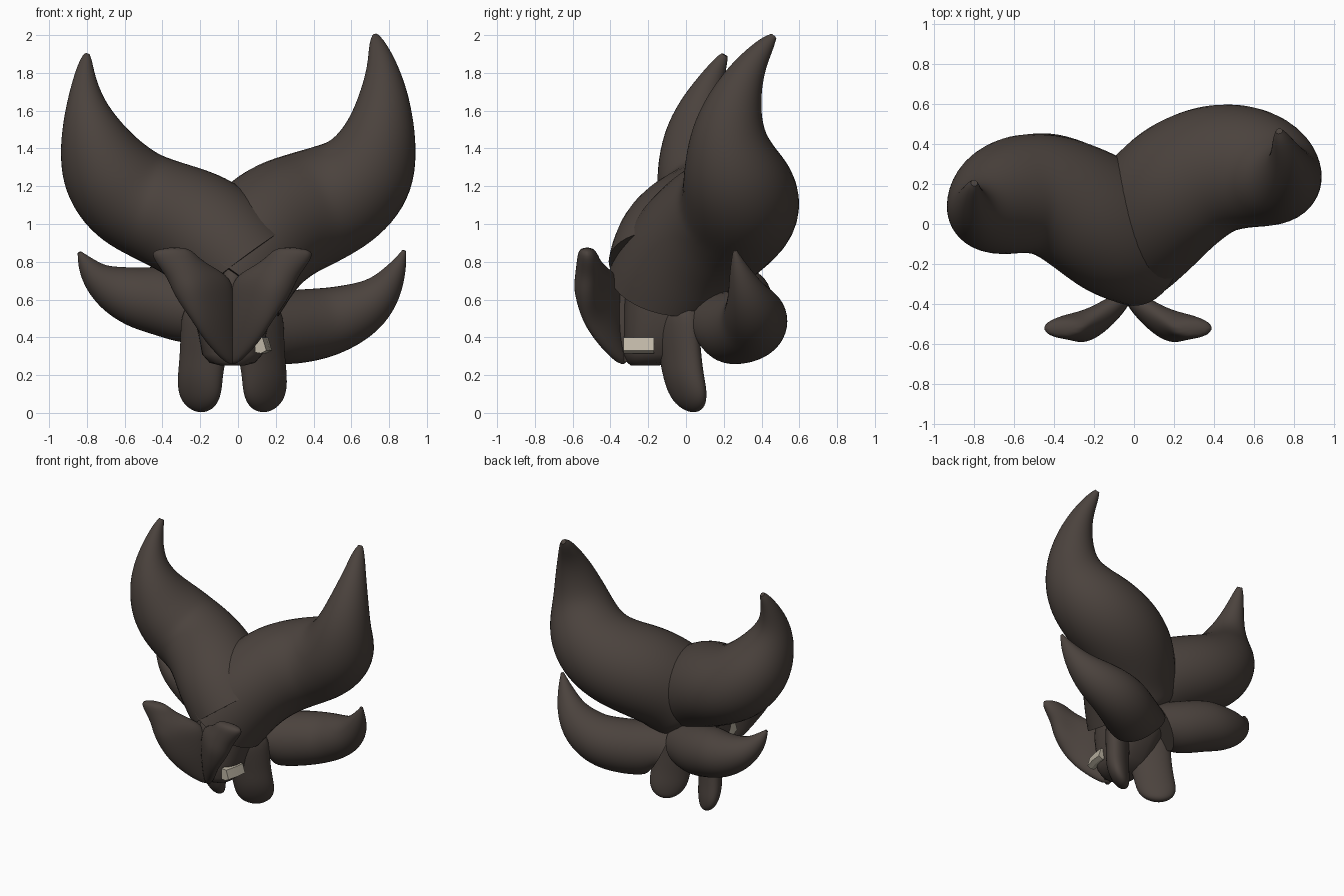
import bpy, bmesh, math
from mathutils import Vector

cube = bpy.data.objects.get("Cube")
if cube:
    bpy.data.objects.remove(cube, do_unlink=True)

MID = -0.03  # symmetry plane of the body


def material(name, rgb):
    m = bpy.data.materials.new(name)
    m.use_nodes = True
    m.diffuse_color = (*rgb, 1)
    bsdf = m.node_tree.nodes["Principled BSDF"]
    bsdf.inputs["Base Color"].default_value = (*rgb, 1)
    bsdf.inputs["Roughness"].default_value = 0.8
    return m


BROWN = material("dark brown", (0.070, 0.055, 0.047))
CREAM = material("cream", (0.52, 0.47, 0.38))


def loft(name, rings, mat=BROWN, subdiv=0, angle=50):
    """Skin a list of equal-length point rings and cap both ends."""
    bm = bmesh.new()
    vs = [[bm.verts.new(p) for p in r] for r in rings]
    n = len(rings[0])
    for a, b in zip(vs, vs[1:]):
        for i in range(n):
            j = (i + 1) % n
            bm.faces.new((a[i], a[j], b[j], b[i]))
    bm.faces.new(vs[0][::-1])
    bm.faces.new(vs[-1])
    bmesh.ops.recalc_face_normals(bm, faces=bm.faces)
    me = bpy.data.meshes.new(name)
    bm.to_mesh(me)
    bm.free()
    ob = bpy.data.objects.new(name, me)
    bpy.context.collection.objects.link(ob)
    me.materials.append(mat)
    if subdiv:
        mod = ob.modifiers.new("smooth", 'SUBSURF')
        mod.levels = mod.render_levels = subdiv
    bpy.ops.object.select_all(action='DESELECT')
    ob.select_set(True)
    bpy.context.view_layer.objects.active = ob
    if subdiv:
        bpy.ops.object.shade_smooth()
    else:
        bpy.ops.object.shade_smooth_by_angle(angle=math.radians(angle))


def relax(seq, times):
    """Average each item with its neighbours, ends fixed."""
    for _ in range(times):
        seq = [seq[0]] + [(a + 2 * b + c) / 4 for a, b, c in zip(seq, seq[1:], seq[2:])] + [seq[-1]]
    return seq


def spline(nodes, steps=6):
    """Catmull-Rom through vectors, slightly relaxed."""
    p = [Vector(n) for n in nodes]
    p = [2 * p[0] - p[1]] + p + [2 * p[-1] - p[-2]]
    out = []
    for a, b, c, d in zip(p, p[1:], p[2:], p[3:]):
        for s in range(steps):
            t = s / steps
            out.append(0.5 * (2 * b + (c - a) * t + (2 * a - 5 * b + 4 * c - d) * t * t
                              + (3 * b - a - 3 * c + d) * t ** 3))
    return relax(out + [p[-2]], 8)


def tube(name, nodes, start, flat=1.0, sides=40):
    """Tapering tube along a smooth path; start is the normal of the cut root."""
    pts = spline(nodes)
    pos = [v.to_3d() for v in pts]
    tans = [(b - a).normalized() for a, b in zip(pos, pos[2:])]
    tans = relax([Vector(start).normalized()] + tans + [(pos[-1] - pos[-2]).normalized()], 25)
    rings, side = [], Vector((0, 1, 0))
    for c, tan, p in zip(pos, tans, pts):
        tan = tan.normalized()
        side = (side - tan * side.dot(tan)).normalized()
        up = tan.cross(side) * flat
        r = max(p.w, 0.004)
        rings.append([c + r * (math.cos(a) * side + math.sin(a) * up)
                      for a in (2 * math.pi * k / sides for k in range(sides))])
    loft(name, rings)


# Upper plumes: thick curling horns with flat cut roots
tube("left_upper_plume", [
    (-.04, -.08, .70, .33), (.075, .035, .88, .335), (.22, .18, 1.01, .34),
    (.40, .275, 1.085, .325), (.57, .285, 1.17, .305), (.695, .25, 1.30, .265),
    (.755, .225, 1.49, .195), (.772, .27, 1.68, .135), (.762, .345, 1.84, .082),
    (.737, .425, 1.95, .045), (.727, .465, 1.995, .018)], (.58, .15, .8), .96)
tube("right_upper_plume", [
    (.01, -.09, .79, .32), (-.10, -.03, .90, .335), (-.24, .06, .995, .325),
    (-.42, .145, 1.07, .305), (-.58, .15, 1.15, .295), (-.70, .105, 1.29, .265),
    (-.77, .07, 1.47, .19), (-.805, .085, 1.63, .115), (-.812, .14, 1.77, .065),
    (-.805, .185, 1.86, .036), (-.80, .205, 1.895, .018)], (-.6, .05, .8), .92)

# Lower plumes
tube("left_lower_plume", [
    (.09, .175, .465, .185), (.22, .245, .45, .195), (.38, .33, .465, .192),
    (.52, .365, .495, .175), (.66, .35, .555, .145), (.765, .32, .64, .10),
    (.835, .285, .75, .055), (.87, .265, .83, .022), (.88, .26, .86, .01)], (.75, .45, .45))
tube("right_lower_plume", [
    (-.13, .15, .53, .175), (-.27, .22, .555, .185), (-.42, .275, .595, .18),
    (-.54, .29, .615, .16), (-.66, .28, .66, .125), (-.75, .25, .72, .08),
    (-.805, .23, .79, .045), (-.84, .21, .85, .01)], (-.75, .45, .45))

# Torso: squarish rounded column (z, half width, centre y, half depth)
torso = []
for z, hx, cy, hy in [(.25, .06, -.22, .07), (.265, .12, -.19, .12), (.31, .16, -.17, .16),
                      (.42, .18, -.13, .20), (.53, .21, -.10, .23), (.72, .20, -.10, .22)]:
    ring = []
    for k in range(32):
        a = 2 * math.pi * k / 32
        c, s = math.cos(a), math.sin(a)
        ring.append((MID + hx * math.copysign(abs(c) ** .75, c),
                     cy + hy * math.copysign(abs(s) ** .75, s), z))
    torso.append(ring)
loft("torso", torso, angle=60)

# Head core joining the face to the torso
tube("head_core", [(MID, -.31, .27, .03), (MID, -.325, .40, .055), (MID, -.33, .58, .06),
                   (MID, -.33, .70, .06), (MID, -.32, .77, .03)], (0, 0, 1), sides=24)

# Face halves from chin to ear tip:
# inner dx, inner z, outer dx, outer z, half thickness, backward shift
FACE = [(-.02, .25, .03, .255, .03, .05), (-.02, .35, .15, .375, .05, .02),
        (-.02, .48, .22, .49, .07, 0), (-.02, .60, .29, .58, .085, 0),
        (-.01, .72, .33, .65, .09, 0), (.11, .78, .355, .72, .08, .01),
        (.18, .83, .41, .79, .065, .01), (.23, .885, .45, .87, .045, .0)]


def face_depth(dx):
    return -.375 - .72 * min(max(dx, 0), .21)


# Legs: flat splayed sections (z, dx, y, half length, half thickness)
LEG = [(.60, .12, -.06, .18, .09), (.42, .14, -.05, .165, .085), (.30, .155, -.03, .15, .08),
       (.20, .17, -.015, .145, .08), (.12, .172, .005, .143, .074), (.06, .17, .02, .12, .06),
       (.02, .165, .035, .075, .04), (.003, .165, .04, .02, .012)]
TURN = math.radians(40)

for side, sx in (("left", 1), ("right", -1)):
    rings = []
    for a, za, b, zb, thick, shift in FACE:
        ring = []
        for k in range(10):
            ang = 2 * math.pi * k / 10
            t = .5 - .5 * math.cos(ang)
            dx = a + (b - a) * t
            ring.append((MID + sx * dx, face_depth(dx) + shift + thick * math.sin(ang),
                         za + (zb - za) * t))
        rings.append(ring)
    loft(side + "_face_and_ear", rings, subdiv=2)

    rings = []
    for z, dx, y, length, thick in LEG:
        ring = []
        for k in range(16):
            ang = 2 * math.pi * k / 16
            u, v = length * math.cos(ang), thick * math.sin(ang)
            ring.append((MID + sx * (dx + u * math.cos(TURN) - v * math.sin(TURN)),
                         y + u * math.sin(TURN) + v * math.cos(TURN), z))
        rings.append(ring)
    loft(side + "_leg", rings, subdiv=2)

# Cream cheek blocks: side sign, shift in y and z
for side, sx, dy, dz in (("left", 1, 0, 0), ("right", -1, 0, .15)):
    rings = [[(MID + sx * x, y + dy, z + dz)
              for x, z in ((.12, .40), (o - .02, .398), (o, .33), (o - .03, .315), (.12, .32))]
             for y, o in ((-.33, .18), (-.25, .20), (-.17, .21))]
    loft(side + "_cheek_block", rings, CREAM, angle=30)
